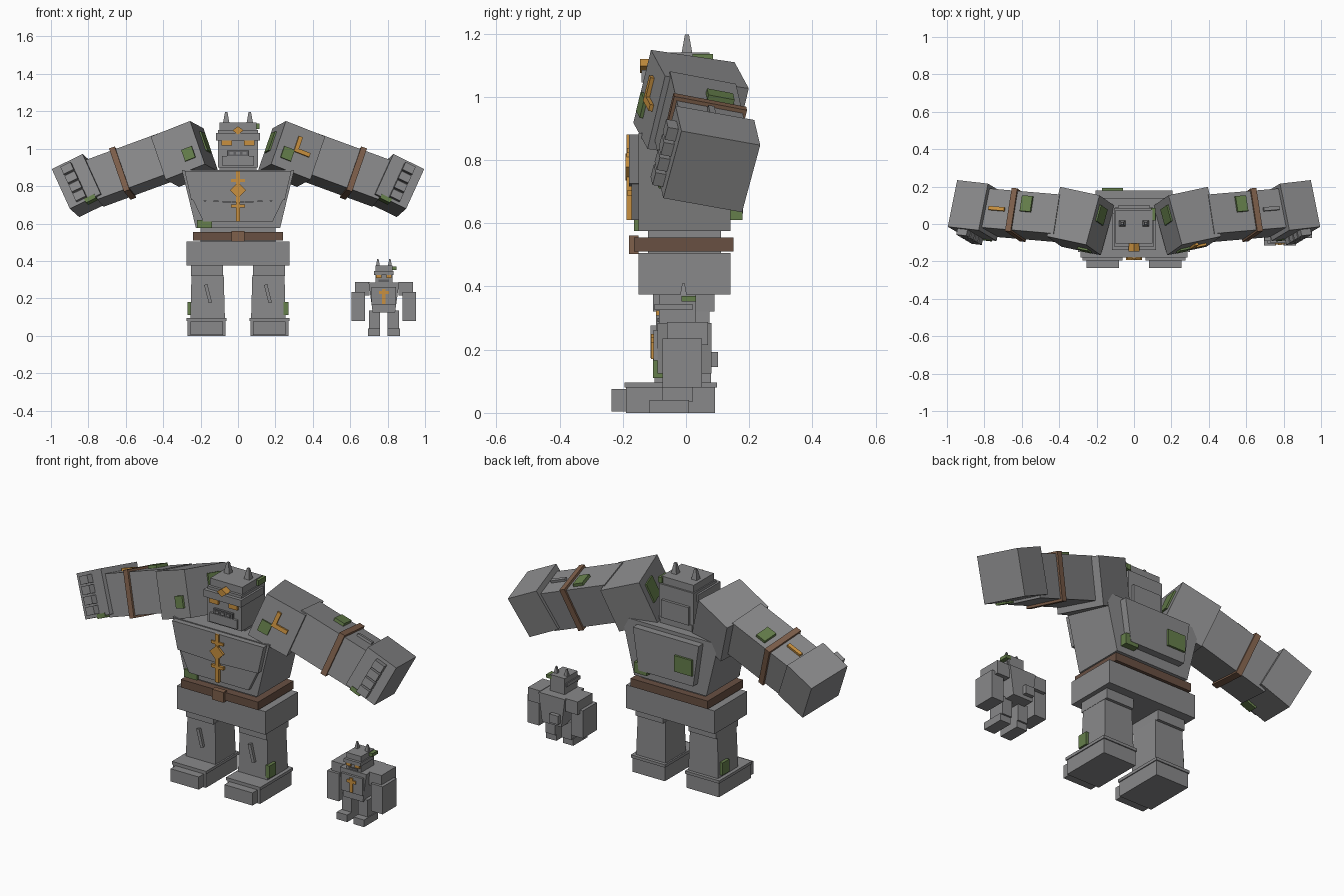
import bpy, bmesh
from mathutils import Matrix, Vector

old = bpy.data.objects.get("Cube")
if old:
    bpy.data.objects.remove(old, do_unlink=True)


def material(name, rgb):
    m = bpy.data.materials.new(name)
    m.use_nodes = True
    m.diffuse_color = (*rgb, 1)
    node = next(n for n in m.node_tree.nodes if n.type == 'BSDF_PRINCIPLED')
    node.inputs["Base Color"].default_value = (*rgb, 1)
    node.inputs["Roughness"].default_value = 0.9
    return m


STONE = material("stone grey", (.25, .25, .255))
DARK = material("dark stone", (.12, .12, .125))
LEATHER = material("brown leather", (.14, .08, .055))
STRAP = material("light brown leather", (.21, .115, .07))
GLOW = material("amber glow", (.58, .28, .05))
MOSS = material("moss green", (.13, .21, .07))

WORLD = Matrix.Identity(4)
MIRROR = Matrix.Scale(-1, 4, (1, 0, 0))


def finish(name, mat, bm, frame):
    bm.transform(frame)
    bmesh.ops.recalc_face_normals(bm, faces=bm.faces)
    mesh = bpy.data.meshes.new(name)
    bm.to_mesh(mesh)
    bm.free()
    mesh.materials.append(mat)
    obj = bpy.data.objects.new(name, mesh)
    bpy.context.scene.collection.objects.link(obj)
    return obj


def box(name, mat, x, y, z, frame=WORLD, top=1):
    """Box from three ranges; top scales the upper end."""
    bm = bmesh.new()
    bmesh.ops.create_cube(bm, size=1)
    for v in bm.verts:
        k = top if v.co.z > 0 else 1
        v.co = [(r[0] + r[1]) / 2 + c * (r[1] - r[0]) * s
                for r, c, s in zip((x, y, z), v.co, (k, k, 1))]
    return finish(name, mat, bm, frame)


def block(name, mat, c, size, frame=WORLD, top=1):
    """Box from a centre and a size."""
    return box(name, mat, *[(a - b / 2, a + b / 2) for a, b in zip(c, size)],
               frame=frame, top=top)


def prism(name, mat, pts, y, frame=WORLD):
    """Front outline in x and z, pushed through the y range."""
    bm = bmesh.new()
    a, b = [[bm.verts.new((px, yy, pz)) for px, pz in pts] for yy in y]
    bm.faces.new(a)
    bm.faces.new(b)
    for i in range(len(a)):
        j = i - 1
        bm.faces.new((a[j], a[i], b[i], b[j]))
    return finish(name, mat, bm, frame)


def sym(pts):
    """Mirror a half outline about x = 0."""
    return pts + [(-x, z) for x, z in reversed(pts) if x]


def limb_frame(centre, along, back):
    """Frame with x along the limb, y to the back, z up."""
    a = Vector(along).normalized()
    d = Vector(back)
    d = (d - a * d.dot(a)).normalized()
    m = Matrix((a, d, a.cross(d))).transposed().to_4x4()
    m.translation = centre
    return m


# Torso with chest, belly and back plates
prism("torso", STONE, sym([(.225, .575), (.30, .885)]), (-.15, .14))
prism("chest_plate", STONE, sym([(0, .715), (.25, .725), (.285, .88)]), (-.18, -.14))
prism("belly_plate", STONE, sym([(.185, .61), (.24, .725), (0, .712)]), (-.172, -.14))
prism("back_plate", STONE, sym([(.17, .63), (.205, .865)]), (.13, .18))
box("neck", STONE, (-.10, .10), (-.08, .09), (.87, .92))
box("torso_moss_front", MOSS, (-.22, -.14), (-.165, -.14), (.575, .618))
box("torso_moss_back_low", MOSS, (.12, .20), (.13, .178), (.61, .67))
box("torso_moss_back_high", MOSS, (-.17, -.06), (.17, .192), (.69, .78))

# Glowing chest emblem
box("emblem_bar", GLOW, (-.011, .011), (-.188, -.17), (.61, .88))
prism("emblem_diamond", GLOW, sym([(0, .735), (.043, .778), (0, .82)]), (-.192, -.17))
for z in (.695, .83):
    box("emblem_crossbar", GLOW, (-.038, .038), (-.187, -.17), (z - .008, z + .008))

# Belt and pelvis
box("belt", LEATHER, (-.24, .24), (-.165, .15), (.51, .555))
box("belt_buckle", STRAP, (-.036, .036), (-.181, -.15), (.503, .561))
box("waist", STONE, (-.2, .2), (-.12, .11), (.49, .59))
box("pelvis", STONE, (-.275, .275), (-.15, .14), (.375, .505))

# Head
box("head", STONE, (-.107, .107), (-.12, .085), (.90, 1.10))
box("head_cap", STONE, (-.10, .10), (-.105, .075), (1.10, 1.14))
box("brow", STONE, (-.118, .118), (-.14, .06), (1.045, 1.085))
box("nape_plate", STONE, (-.085, .085), (.08, .10), (.92, 1.02))
box("jaw", STONE, (-.085, .085), (-.132, -.11), (.91, .96))
box("mouth", DARK, (-.06, .06), (-.134, -.11), (.962, .99))
for x in (-.035, 0, .035):
    block("tooth", STONE, (x, -.134, .976), (.022, .012, .014))
prism("forehead_gem", GLOW, sym([(0, 1.075), (.03, 1.098), (0, 1.12)]), (-.146, -.10))
box("head_moss", MOSS, (.09, .115), (.02, .085), (1.105, 1.135))

# Limbs, built once and mirrored
for side, m in (("left", WORLD), ("right", MIRROR)):
    sign = 1 if side == "left" else -1
    block(f"{side}_eye", GLOW, (.06, -.125, 1.032), (.055, .016, .03), m)
    block(f"{side}_horn", STONE, (.063, .003, 1.165), (.036, .036, .065), m, top=.35)

    # Leg and foot
    box(f"{side}_thigh", STONE, (.08, .25), (-.105, .09), (.32, .39), m)
    box(f"{side}_shin", STONE, (.07, .255), (-.10, .08), (.09, .325), m, top=.93)
    box(f"{side}_foot", STONE, (.067, .27), (-.19, .092), (0, .08), m)
    box(f"{side}_foot_cuff", STONE, (.062, .275), (-.195, .098), (.08, .096), m)
    box(f"{side}_toe", STONE, (.08, .255), (-.235, -.18), (.004, .075), m)
    y = -.075 if sign > 0 else .03
    block(f"{side}_leg_moss", MOSS, (.257, y, .145), (.025, .06, .07), m)
    lean = Matrix.Translation((.16 * sign, -.1, .225)) @ Matrix.Rotation(-.25, 4, 'Y')
    block(f"{side}_shin_ridge", STONE, (0, 0, 0), (.018, .025, .10), lean)

    # Shoulder block
    f = m @ limb_frame((.286, .016, .972), (.912, .195, -.36), (-.253, .957, -.144))
    block(f"{side}_shoulder", STONE, (0, 0, 0), (.23, .277, .25), f)
    block(f"{side}_shoulder_moss_front", MOSS, (-.05, -.138, -.04), (.06, .022, .065), f)
    block(f"{side}_shoulder_moss_inner", MOSS, (-.115, .05, .03), (.018, .09, .11), f)
    if sign > 0:
        block("shoulder_rune_upright", GLOW, (-.012, -.14, .03), (.022, .022, .085), f)
        block("shoulder_rune_foot", GLOW, (.022, -.14, -.004), (.09, .022, .022), f)

    # Forearm with strap
    f = m @ limb_frame((.575, .045, .885), (.94, .08, -.345), (-.19, .966, -.17))
    block(f"{side}_forearm", STONE, (0, 0, 0), (.42, .215, .225), f)
    block(f"{side}_arm_strap", STRAP, (.045, 0, 0), (.032, .237, .25), f)
    block(f"{side}_forearm_moss", MOSS, (-.035, .04, .115), (.06, .085, .028), f)
    block(f"{side}_forearm_ridge", STONE if sign > 0 else GLOW,
          (.13, 0, .115), (.09, .02, .022), f)

    # Fist with knuckles
    f = m @ limb_frame((.84, .072, .803), (.895, .103, -.434), (-.193, .966, -.174))
    block(f"{side}_fist", STONE, (0, 0, 0), (.184, .258, .24), f)
    block(f"{side}_fist_moss", MOSS, (-.03, -.10, -.118), (.06, .065, .024), f)
    for i in range(4):
        block(f"{side}_knuckle", STONE, (.012, -.138, .08 - i * .054), (.06, .05, .044), f)

# Small companion
C = Matrix.Translation((.78, 0, 0))
prism("small_torso", STONE, sym([(.06, .125), (.082, .285)]), (-.09, .08), C)
box("small_chest_plate", STONE, (-.066, .066), (-.103, -.08), (.165, .262), C)
box("small_emblem_bar", GLOW, (-.009, .009), (-.111, -.09), (.17, .25), C)
box("small_emblem_crossbar", GLOW, (-.027, .027), (-.11, -.09), (.222, .238), C)
box("small_back_stone", STONE, (-.055, 0), (.06, .102), (.145, .193), C)
box("small_head", STONE, (-.046, .046), (-.085, .03), (.275, .375), C)
box("small_brow", STONE, (-.052, .052), (-.10, .02), (.325, .345), C)
box("small_mouth", DARK, (-.028, .028), (-.09, -.07), (.288, .30), C)
box("small_head_moss", MOSS, (.035, .068), (-.015, .032), (.352, .37), C)
for side, m in (("left", C), ("right", C @ MIRROR)):
    block(f"small_{side}_eye", GLOW, (.027, -.088, .316), (.028, .014, .017), m)
    block(f"small_{side}_horn", STONE, (.032, -.008, .39), (.022, .022, .04), m, top=.35)
    box(f"small_{side}_shoulder", STONE, (.078, .155), (-.06, .07), (.215, .288), m)
    box(f"small_{side}_forearm", STONE, (.10, .173), (-.075, .05), (.08, .235), m)
    box(f"small_{side}_leg", STONE, (.02, .08), (-.075, .02), (.035, .135), m)
    box(f"small_{side}_foot", STONE, (.02, .085), (-.115, .01), (0, .04), m)
